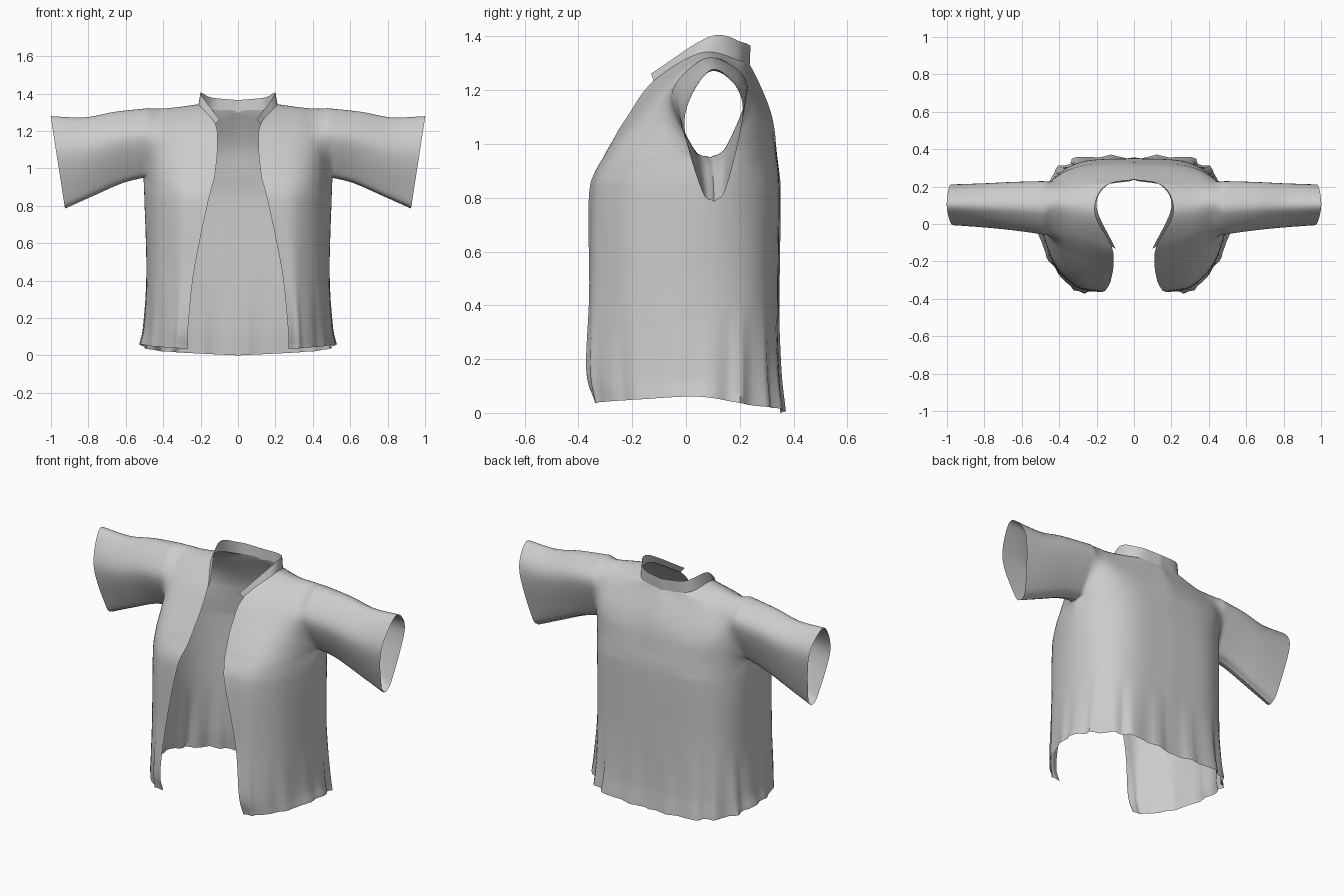
import bpy, bmesh, math
from mathutils import Vector

if "Cube" in bpy.data.objects:
    bpy.data.objects.remove(bpy.data.objects["Cube"])

N = 8  # samples per control segment


def spline(pts, n=N):
    """Catmull-Rom curve through pts."""
    p = [2 * pts[0] - pts[1]] + pts + [2 * pts[-1] - pts[-2]]
    out = []
    for i in range(1, len(p) - 2):
        a, b, c, d = p[i - 1:i + 3]
        for k in range(n):
            t = k / n
            out.append(0.5 * (2 * b + (c - a) * t + (2 * a - 5 * b + 4 * c - d) * t * t
                              + (3 * b - a - 3 * c + d) * t ** 3))
    return out + [pts[-1].copy()]


def loft(curves, n=N):
    """Smooth grid through curves of equal length; grid[column][row]."""
    return [spline(list(col), n) for col in zip(*curves)]


def vecs(rows):
    return [Vector(r) for r in rows]


def egg(xt, zt, xb, zb, w, yc):
    """Sleeve section: rounded top, narrow underside."""
    shape = [(0, 0), (.09, -.42), (.62, -1), (.99, -.25), (.96, .45), (.7, .96), (.12, .42), (0, 0)]
    return [Vector((xb + (xt - xb) * h, yc + w * s, zb + (zt - zb) * h)) for h, s in shape]


def make_part(name, grids):
    bm = bmesh.new()
    for g in grids:
        vs = [[bm.verts.new((max(p.x, 0), p.y, p.z)) for p in col] for col in g]
        for i in range(len(vs) - 1):
            for j in range(len(vs[0]) - 1):
                bm.faces.new((vs[i][j], vs[i + 1][j], vs[i + 1][j + 1], vs[i][j + 1]))
    bmesh.ops.remove_doubles(bm, verts=bm.verts, dist=0.0005)
    # soften the join between yoke and lower body
    soft = [v for v in bm.verts if abs(v.co.z - .95) < .08 and v.co.x < .48]
    for _ in range(10):
        bmesh.ops.smooth_vert(bm, verts=soft, factor=0.5, use_axis_y=True)
    bmesh.ops.recalc_face_normals(bm, faces=bm.faces)
    mid = Vector((0.1, 0.05, 0.8))
    if sum(f.normal.dot(f.calc_center_median() - mid) * f.calc_area() for f in bm.faces) < 0:
        bmesh.ops.reverse_faces(bm, faces=bm.faces)
    me = bpy.data.meshes.new(name)
    bm.to_mesh(me)
    bm.free()
    ob = bpy.data.objects.new(name, me)
    bpy.context.collection.objects.link(ob)
    m = ob.modifiers.new("mirror", 'MIRROR')
    m.merge_threshold = 0.001
    bpy.ops.object.select_all(action='DESELECT')
    ob.select_set(True)
    bpy.context.view_layer.objects.active = ob
    bpy.ops.object.shade_smooth_by_angle(angle=math.radians(60))
    return ob


# Yoke: strips running front chest -> shoulder -> back, from neckline to armhole
neck = vecs([(.125, -.315, .95), (.11, -.22, 1.10), (.12, -.12, 1.235), (.21, .06, 1.34),
             (.16, .2, 1.31), (0, .237, 1.295), (0, .315, 1.12), (0, .342, .95)])
mid = vecs([(.32, -.285, .95), (.32, -.175, 1.1), (.32, -.06, 1.24), (.33, .08, 1.325),
            (.32, .18, 1.285), (.3, .25, 1.19), (.28, .30, 1.08), (.27, .325, .95)])
outer = vecs([(.44, -.155, .95), (.43, -.11, 1.06), (.41, -.06, 1.2), (.42, .085, 1.315),
              (.42, .175, 1.285), (.42, .225, 1.2), (.425, .245, 1.08), (.435, .235, .95)])
arm = egg(.48, 1.315, .505, .95, .145, .09)
yoke = loft([spline(c) for c in (neck, mid, outer, arm)])

# Sleeve: closed sections from armhole to cuff
sleeve = loft([spline(c) for c in (
    arm, egg(.66, 1.295, .62, .92, .132, .098),
    egg(.82, 1.265, .78, .85, .12, .102), egg(1, 1.27, .925, .785, .111, .105))])

# Lower body: hangs from the bottom edge of the yoke
chest = yoke[0] + yoke[-1][::-1][1:]


def level(z, xy):
    zs = z if isinstance(z, list) else [z] * 7
    return spline([Vector((x, y, h)) for (x, y), h in zip(xy, zs)])


levels = [chest,
          level(.82, [(.16, -.36), (.315, -.325), (.44, -.185), (.5, .06), (.44, .23), (.28, .332), (0, .352)]),
          level(.45, [(.235, -.36), (.325, -.33), (.445, -.185), (.49, .05), (.435, .235), (.28, .33), (0, .348)]),
          level(.16, [(.265, -.37), (.34, -.335), (.455, -.18), (.505, .05), (.45, .235), (.29, .338), (0, .348)]),
          level([.035, .04, .05, .06, .03, .015, 0],
                [(.27, -.335), (.345, -.32), (.465, -.175), (.525, .05), (.46, .235), (.3, .352), (0, .358)])]
body = loft(levels, 10)
# Hem gathers: folds fading upward
for i, col in enumerate(body):
    s = i / (len(body) - 1)
    fold = (math.sin(s * 62) + .5 * math.sin(s * 101 + 1)) * (.35 + .65 * math.exp(-((s - .72) / .2) ** 2))
    for p in col:
        f = max(0, 1 - p.z / .42)
        d = Vector((p.x, p.y, 0)).normalized()
        p += d * (.014 * fold * f)
make_part("jacket_body", [yoke, sleeve, body])

# Standing collar band, open at the front
low = spline(neck[2:6])
top = spline(vecs([(.10, -.13, 1.262), (.2, .09, 1.4), (.14, .21, 1.378), (0, .24, 1.365)]))
make_part("collar", [loft([low, top], 4)])
